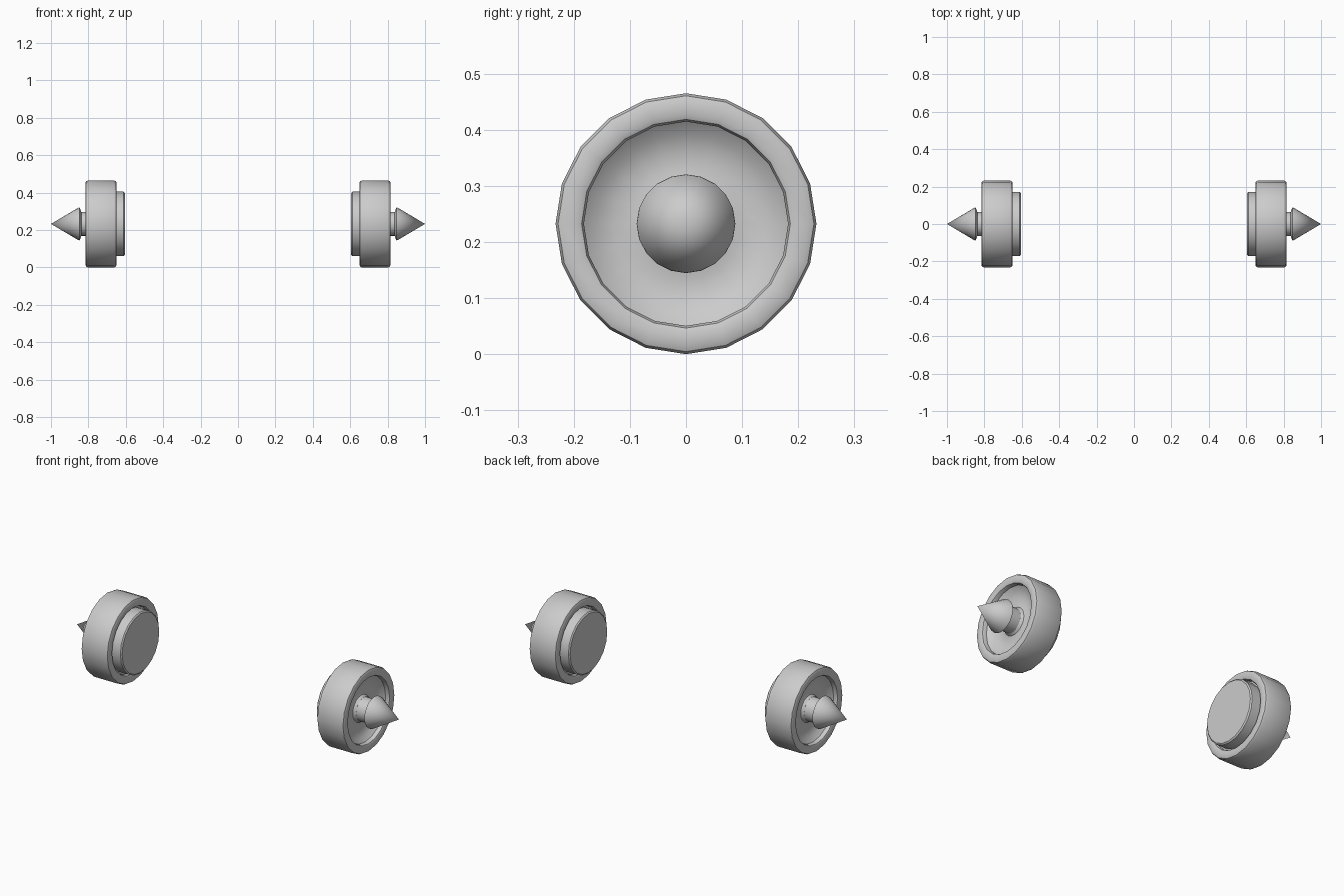
import bpy
import bmesh
import math
from mathutils import Vector

if "Cube" in bpy.data.objects:
    bpy.data.objects.remove(bpy.data.objects["Cube"], do_unlink=True)

SIDES = 20
AXLE_HEIGHT = 0.2325


def lathe(name, profile, side, closed=False, angle=40):
    """Turn (x, radius) points around the axle; side is +1 or -1."""
    bm = bmesh.new()
    verts = [bm.verts.new((side * x, 0, r)) for x, r in profile]
    edges = [bm.edges.new(pair) for pair in zip(verts, verts[1:])]
    if closed:
        edges.append(bm.edges.new((verts[-1], verts[0])))
    bmesh.ops.spin(bm, geom=verts + edges, cent=(0, 0, 0), axis=(1, 0, 0),
                   angle=math.tau, steps=SIDES)
    bmesh.ops.remove_doubles(bm, verts=bm.verts, dist=0.0001)
    bmesh.ops.recalc_face_normals(bm, faces=bm.faces)
    bmesh.ops.translate(bm, verts=bm.verts, vec=Vector((0, 0, AXLE_HEIGHT)))
    mesh = bpy.data.meshes.new(name)
    bm.to_mesh(mesh)
    bm.free()
    obj = bpy.data.objects.new(name, mesh)
    bpy.context.collection.objects.link(obj)
    bpy.ops.object.select_all(action="DESELECT")
    obj.select_set(True)
    bpy.context.view_layer.objects.active = obj
    bpy.ops.object.shade_smooth_by_angle(angle=math.radians(angle))
    return obj


# Rounded rectangular ring
tyre = [(0.663, 0.2325), (0.802, 0.2325), (0.812, 0.228), (0.816, 0.219),
        (0.816, 0.195), (0.812, 0.186), (0.802, 0.182),
        (0.663, 0.182), (0.653, 0.186), (0.649, 0.195),
        (0.649, 0.219), (0.653, 0.228)]

# Drum with a flat inner face and a dished outer face
hub = [(0.605, 0), (0.605, 0.165), (0.611, 0.172), (0.672, 0.172),
       (0.672, 0.182), (0.79, 0.182), (0.772, 0.16), (0.762, 0.13),
       (0.76, 0.1), (0.766, 0.075), (0.78, 0.066), (0.78, 0)]

# Pointed cap on a short neck
spike = [(0.765, 0), (0.765, 0.066), (0.838, 0.064), (0.844, 0.082),
         (0.847, 0.088), (0.853, 0.087), (1.0, 0)]

for label, side in (("left", 1), ("right", -1)):
    lathe(f"{label}_tyre", tyre, side, closed=True)
    lathe(f"{label}_hub", hub, side)
    lathe(f"{label}_spike", spike, side, angle=50)
